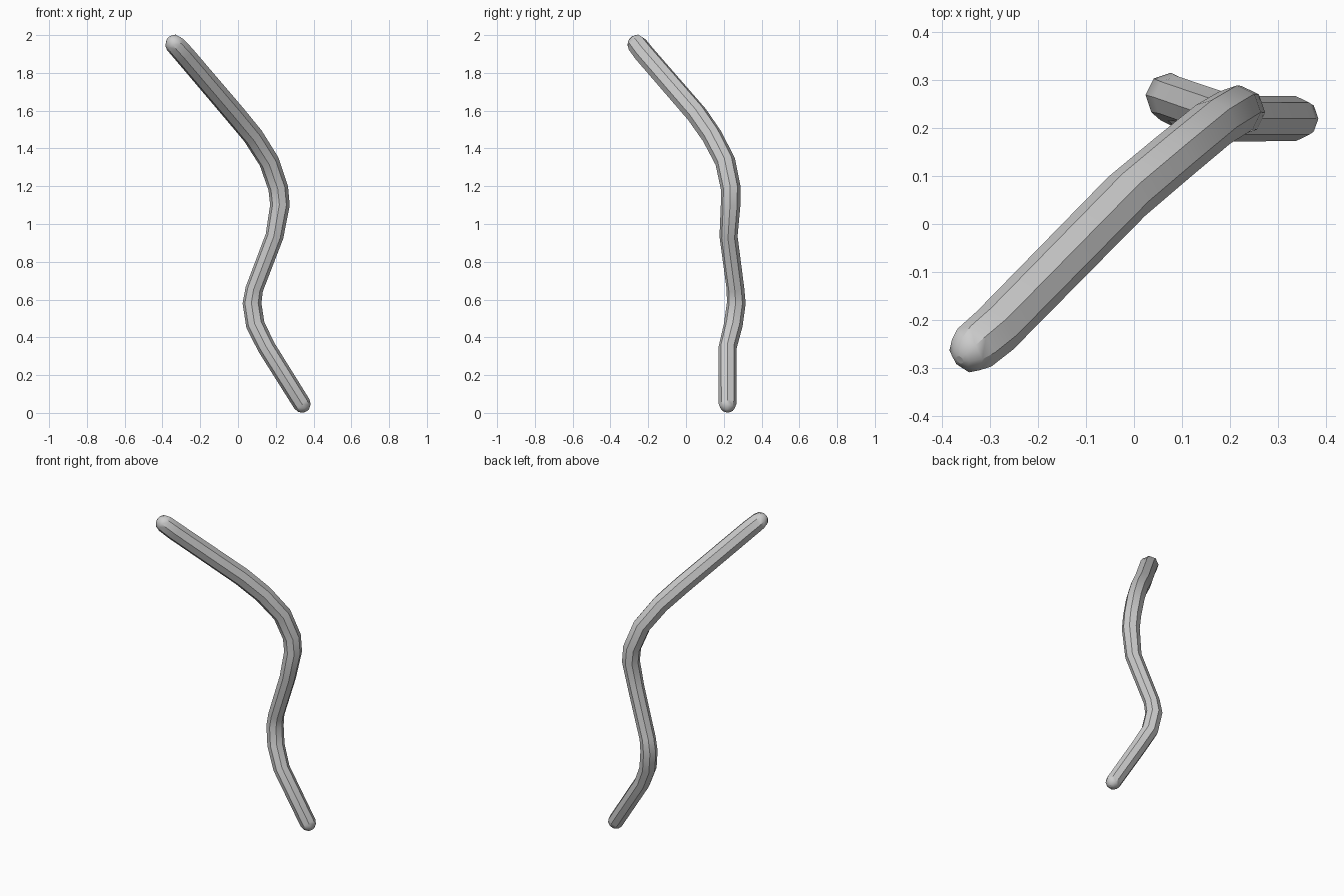
import bpy
import math
from mathutils import Vector

if "Cube" in bpy.data.objects:
    bpy.data.objects.remove(bpy.data.objects["Cube"])

# Centre line of the bent rod, bottom to top: x, y, z, radius
path = [
    (0.338, 0.22, 0.048, 0.047),
    (0.152, 0.22, 0.345, 0.048),
    (0.092, 0.25, 0.465, 0.05),
    (0.074, 0.266, 0.58, 0.05),
    (0.086, 0.262, 0.655, 0.047),
    (0.193, 0.225, 0.935, 0.048),
    (0.222, 0.236, 1.10, 0.052),
    (0.213, 0.237, 1.19, 0.053),
    (0.165, 0.208, 1.33, 0.054),
    (0.08, 0.138, 1.465, 0.055),
    (-0.015, 0.058, 1.58, 0.056),
    (-0.29, -0.222, 1.903, 0.055),
    (-0.333, -0.258, 1.950, 0.053),
]


def rounded_end(end, inner):
    """Shrinking rings that round off one end, listed outward."""
    tip, r = Vector(end[:3]), end[3]
    out = (tip - Vector(inner[:3])).normalized()
    rings = []
    for deg in (35, 65, 80):
        a = math.radians(deg)
        rings.append((*(tip + out * r * math.sin(a)), r * math.cos(a)))
    return rings


points = rounded_end(path[0], path[1])[::-1] + path + rounded_end(path[-1], path[-2])

# Eight-sided tube swept along the centre line
curve = bpy.data.curves.new("bent_rod", "CURVE")
curve.dimensions = "3D"
curve.bevel_depth = 1.0
curve.bevel_resolution = 2
curve.use_fill_caps = True
spline = curve.splines.new("POLY")
spline.points.add(len(points) - 1)
for p, (x, y, z, r) in zip(spline.points, points):
    p.co = (x, y, z, 1)
    p.radius = r
    p.tilt = 0

rod = bpy.data.objects.new("bent_rod", curve)
bpy.context.collection.objects.link(rod)

# Convert to mesh and shade
bpy.context.view_layer.objects.active = rod
rod.select_set(True)
bpy.ops.object.convert(target="MESH")
bpy.ops.object.shade_smooth_by_angle(angle=math.radians(40))
